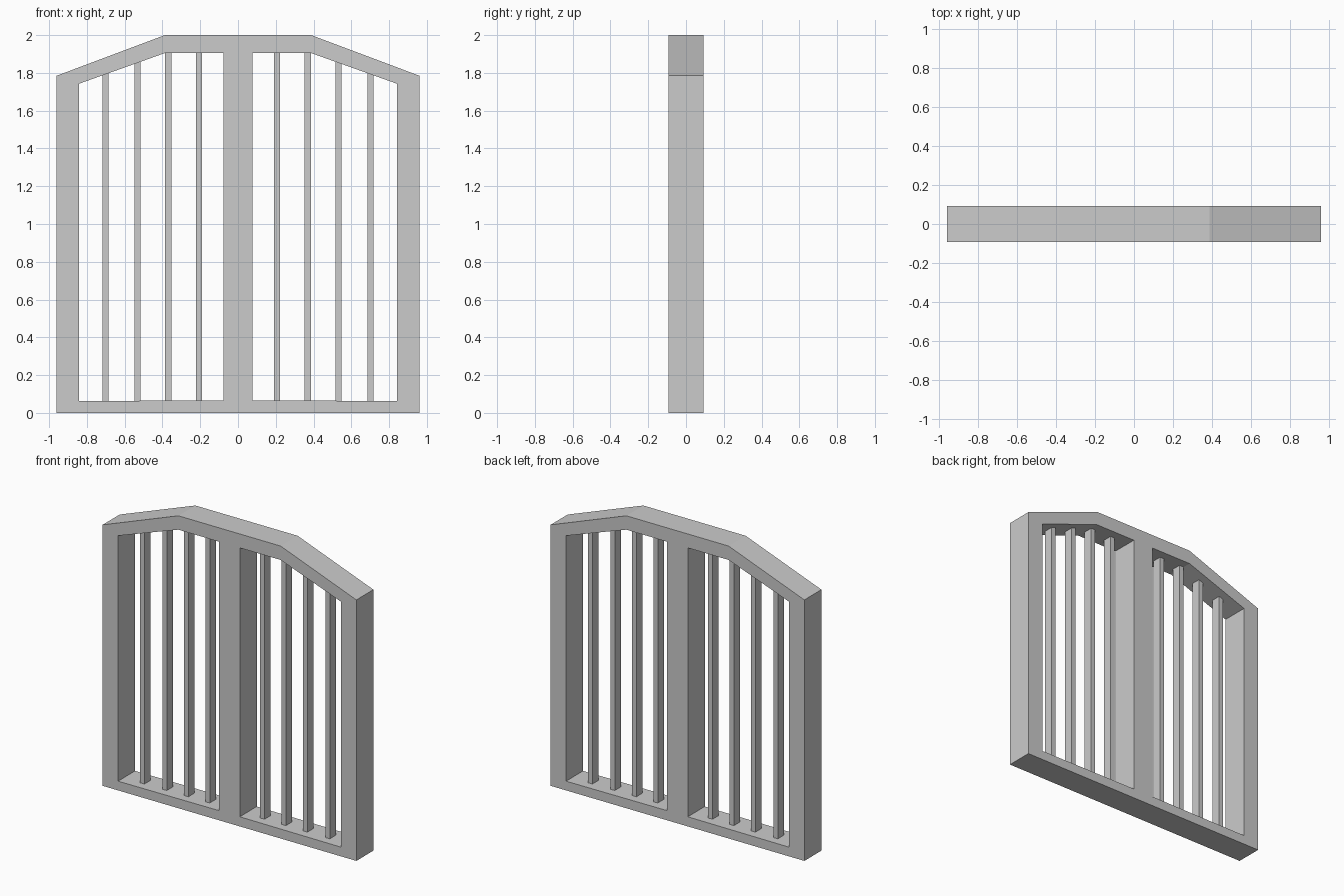
import bpy, bmesh

if "Cube" in bpy.data.objects:
    bpy.data.objects.remove(bpy.data.objects["Cube"])

D = 0.092  # half depth of the frame


def finish(bm, name):
    bmesh.ops.recalc_face_normals(bm, faces=bm.faces)
    mesh = bpy.data.meshes.new(name)
    bm.to_mesh(mesh)
    bm.free()
    ob = bpy.data.objects.new(name, mesh)
    bpy.context.collection.objects.link(ob)
    mod = ob.modifiers.new("Mirror", 'MIRROR')
    mod.use_axis[0] = True
    mod.use_clip = True
    return ob


# Gate frame: right half as a ring between outer and inner outlines, mirrored
outer = [(0, 0), (0.96, 0), (0.96, 1.785), (0.387, 2), (0, 2)]
inner = [(0.078, 0.066), (0.843, 0.063), (0.843, 1.742), (0.387, 1.905), (0.078, 1.905)]
bm = bmesh.new()
of, ob_, nf, nb = [[bm.verts.new((x, y, z)) for x, z in loop]
                   for loop, y in ((outer, -D), (outer, D), (inner, -D), (inner, D))]
n = len(outer)
for i in range(n):
    j = (i + 1) % n
    bm.faces.new((of[i], of[j], nf[j], nf[i]))        # front
    bm.faces.new((ob_[j], ob_[i], nb[i], nb[j]))      # back
    bm.faces.new((nf[i], nf[j], nb[j], nb[i]))        # opening wall
    if i < n - 1:                                     # leave the mirror seam open
        bm.faces.new((of[j], of[i], ob_[i], ob_[j]))  # outer wall
finish(bm, "gate_frame")

# Upright bars: tops tucked just inside the top rail
for k, x in enumerate((0.207, 0.369, 0.532, 0.701)):
    top = 1.905 - max(0, x - 0.387) * 0.358 + 0.01
    bottom = 0.055
    bm = bmesh.new()
    bmesh.ops.create_cube(bm, size=1)
    bmesh.ops.scale(bm, vec=(0.033, 0.066, top - bottom), verts=bm.verts)
    bmesh.ops.translate(bm, vec=(x, 0, (top + bottom) / 2), verts=bm.verts)
    finish(bm, f"bar_pair_{k + 1}")
